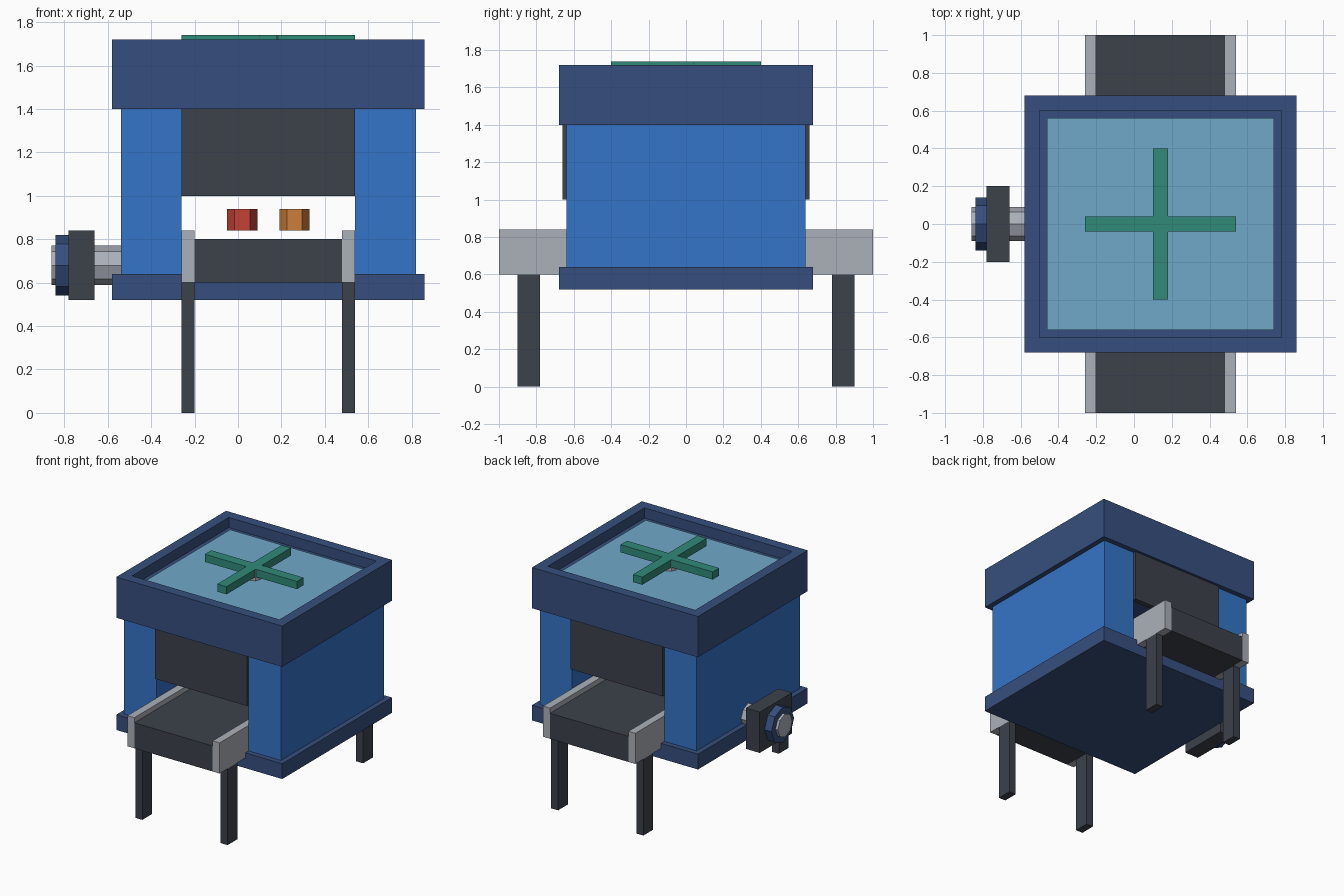
import bpy
import math

cube = bpy.data.objects.get("Cube")
if cube:
    bpy.data.objects.remove(cube, do_unlink=True)


def make_material(name, hex_code):
    """Flat material from an sRGB hex code, stored as linear values."""
    rgb = []
    for i in range(0, 6, 2):
        c = int(hex_code[i:i + 2], 16) / 255
        rgb.append(c / 12.92 if c < 0.04 else ((c + 0.055) / 1.055) ** 2.4)
    mat = bpy.data.materials.new(name)
    mat.use_nodes = True
    mat.diffuse_color = (*rgb, 1)
    mat.node_tree.nodes["Principled BSDF"].inputs["Base Color"].default_value = (*rgb, 1)
    return mat


navy = make_material("navy", "364f7e")
blue = make_material("bright_blue", "3575c8")
dark = make_material("charcoal", "3c424b")
grey = make_material("light_grey", "abb0b9")
glass = make_material("pale_blue", "70a9c9")
green = make_material("green", "308a79")
red = make_material("red", "c44236")
orange = make_material("orange", "cb7f3a")


def box(name, mat, x, y, z):
    """Box from its (min, max) range on each axis."""
    bpy.ops.mesh.primitive_cube_add(size=1, location=[sum(r) / 2 for r in (x, y, z)])
    ob = bpy.context.object
    ob.name = name
    ob.scale = [r[1] - r[0] for r in (x, y, z)]
    bpy.ops.object.transform_apply(location=False, rotation=False, scale=True)
    ob.data.materials.append(mat)
    return ob


def prism(name, mat, sides, radius, depth, centre, turn=(0, 0, 0)):
    bpy.ops.mesh.primitive_cylinder_add(vertices=sides, radius=radius, depth=depth,
                                        location=centre, rotation=turn)
    ob = bpy.context.object
    ob.name = name
    ob.data.materials.append(mat)
    return ob


MID = 0.14  # centre of the housing in x


def span(half, centre=0.0):
    return (centre - half, centre + half)


# Housing: base, two side walls and a recessed roof tray
box("base", navy, span(0.72, MID), span(0.68), (0.52, 0.64))
box("right_wall", blue, (-0.54, -0.26), span(0.64), (0.64, 1.4))
box("left_wall", blue, (0.54, 0.82), span(0.64), (0.64, 1.4))

roof = box("roof_tray", navy, span(0.72, MID), span(0.68), (1.4, 1.72))
cutter = box("tray_cutter", navy, span(0.64, MID), span(0.60), (1.64, 1.9))
cutter.hide_render = True
cutter.hide_viewport = True
cut = roof.modifiers.new("recess", 'BOOLEAN')
cut.object = cutter
cut.operation = 'DIFFERENCE'
cut.solver = 'EXACT'
bpy.context.view_layer.objects.active = roof
bpy.ops.object.modifier_apply(modifier=cut.name)
bpy.data.objects.remove(cutter, do_unlink=True)
box("tray_panel", glass, span(0.60, MID), span(0.56), (1.641, 1.65))

# Cross-shaped fan on its hub
box("fan_blade_long", green, span(0.4, MID), span(0.04), (1.68, 1.74))
for name, y in (("front", (-0.4, -0.04)), ("back", (0.04, 0.4))):
    box("fan_blade_" + name, green, span(0.04, MID), y, (1.68, 1.74))
prism("fan_hub", grey, 8, 0.06, 0.09, (MID, 0, 1.69))

# Conveyor running through the housing
box("conveyor_belt", dark, (-0.2, 0.48), span(1.0), (0.6, 0.8))
for side, x in (("right", (-0.26, -0.2)), ("left", (0.48, 0.54))):
    box(side + "_rail", grey, x, span(1.0), (0.6, 0.84))
    for end, s in (("front", -1), ("back", 1)):
        box(f"{end}_{side}_leg", dark, x, span(0.06, s * 0.84), (0, 0.6))

# Hanging curtains over both openings
for end, s in (("front", -1), ("back", 1)):
    box(end + "_curtain", dark, (-0.26, 0.54), span(0.02, s * 0.64), (1.0, 1.4))

# Hexagonal goods inside the tunnel
flat_front = (0, 0, math.pi / 6)
prism("red_item", red, 6, 0.07, 0.1, (0.02, -0.1, 0.89), flat_front)
prism("orange_item", orange, 6, 0.07, 0.1, (0.26, 0.1, 0.89), flat_front)

# Side drive: shaft, block and wheel
along_x = (0, math.pi / 2, 0)
prism("drive_shaft", grey, 8, 0.09, 0.32, (-0.70, 0, 0.68), along_x)
box("drive_block", dark, (-0.78, -0.66), span(0.2), (0.52, 0.84))
prism("drive_wheel", navy, 8, 0.14, 0.06, (-0.81, 0, 0.68), along_x)
